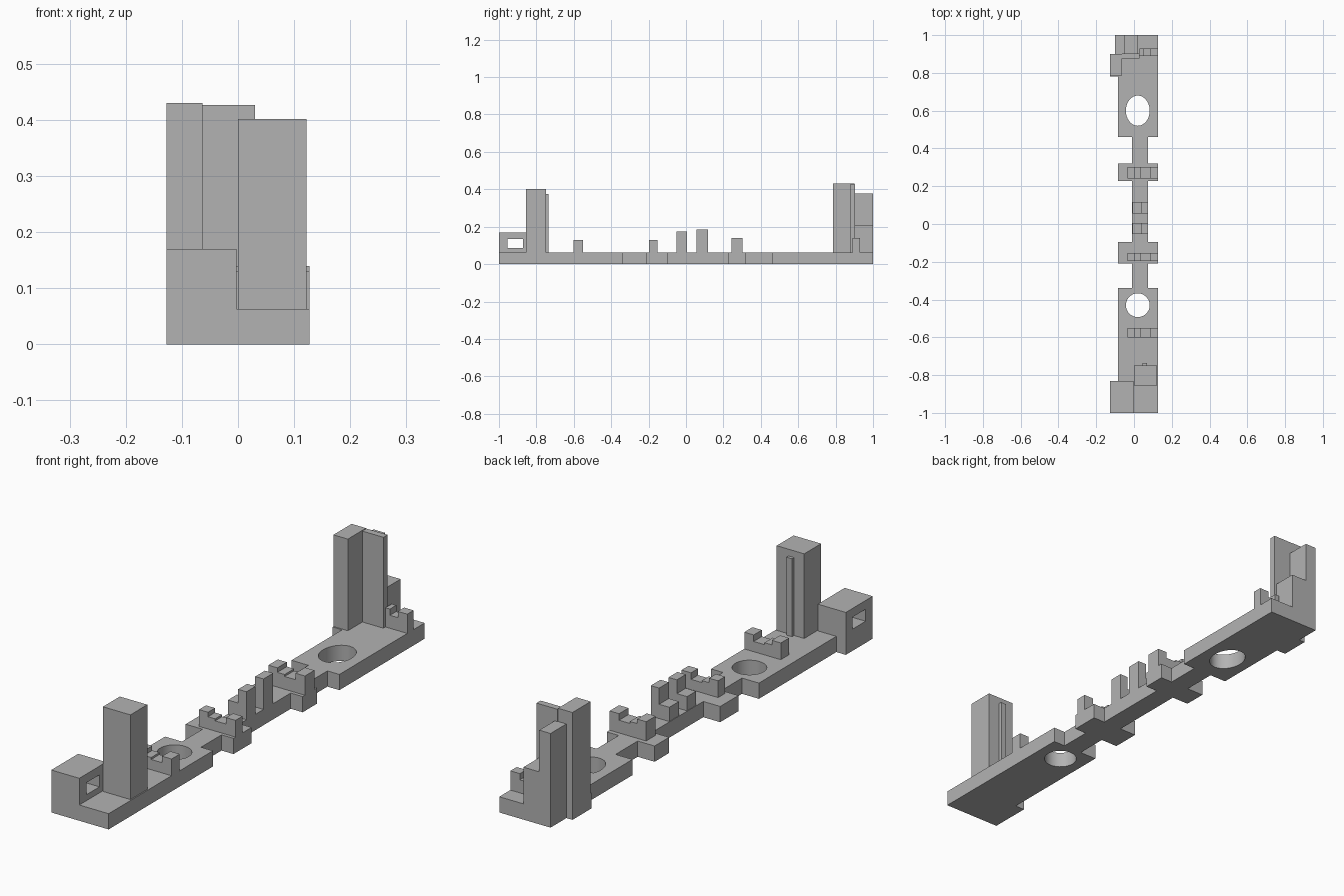
import bpy, bmesh
from mathutils import Matrix, Vector

if "Cube" in bpy.data.objects:
    bpy.data.objects.remove(bpy.data.objects["Cube"], do_unlink=True)

grey = bpy.data.materials.new("plain_grey")
grey.use_nodes = True
COLOUR = (0.45, 0.45, 0.45, 1)
grey.diffuse_color = COLOUR
grey.node_tree.nodes["Principled BSDF"].inputs["Base Color"].default_value = COLOUR

BASE = 0.063            # top of the base plate
LEFT, RIGHT = -0.085, 0.127
BAR = (-0.01, 0.074)    # narrow spine


def finish(name, bm):
    bmesh.ops.recalc_face_normals(bm, faces=bm.faces)
    mesh = bpy.data.meshes.new(name)
    bm.to_mesh(mesh)
    bm.free()
    mesh.materials.append(grey)
    obj = bpy.data.objects.new(name, mesh)
    bpy.context.collection.objects.link(obj)
    return obj


def box(name, x, y, z):
    bm = bmesh.new()
    lo, hi = Vector((x[0], y[0], z[0])), Vector((x[1], y[1], z[1]))
    mat = Matrix.Translation((lo + hi) / 2) @ Matrix.Diagonal((*(hi - lo), 1))
    bmesh.ops.create_cube(bm, size=1, matrix=mat)
    return finish(name, bm)


def extrude(name, points, push):
    bm = bmesh.new()
    face = bm.faces.new([bm.verts.new(p) for p in points])
    ext = bmesh.ops.extrude_face_region(bm, geom=[face])
    verts = [g for g in ext["geom"] if isinstance(g, bmesh.types.BMVert)]
    bmesh.ops.translate(bm, verts=verts, vec=push)
    return finish(name, bm)


def cut(target, cutter):
    cutter.hide_render = True
    mod = target.modifiers.new("cut", "BOOLEAN")
    mod.operation, mod.solver, mod.object = "DIFFERENCE", "EXACT", cutter
    bpy.context.view_layer.objects.active = target
    bpy.ops.object.modifier_apply(modifier=mod.name)
    bpy.data.objects.remove(cutter, do_unlink=True)


def skyline(name, y, steps, end):
    """Wall across x; steps are (start x, top z) pairs."""
    pts = [(steps[0][0], y[0], BASE)]
    for i, (x, z) in enumerate(steps):
        nxt = steps[i + 1][0] if i + 1 < len(steps) else end
        pts += [(x, y[0], z), (nxt, y[0], z)]
    pts.append((end, y[0], BASE))
    return extrude(name, pts, (0, y[1] - y[0], 0))


# Base plate: wide and narrow stretches along y
left_edge = [(-0.127, -1), (-0.127, -0.83), (LEFT, -0.83)]
right_edge = [(RIGHT, -1)]
for y0, y1 in ((-0.34, -0.21), (-0.095, 0.228), (0.32, 0.46)):
    left_edge += [(LEFT, y0), (BAR[0], y0), (BAR[0], y1), (LEFT, y1)]
    right_edge += [(RIGHT, y0), (BAR[1], y0), (BAR[1], y1), (RIGHT, y1)]
left_edge += [(LEFT, 0.78), (-0.127, 0.78), (-0.127, 0.9), (-0.1, 0.9), (-0.1, 1)]
right_edge.append((RIGHT, 1))
outline = left_edge + right_edge[::-1]
base = extrude("base_plate", [(x, y, 0) for x, y in outline], (0, 0, BASE))

# Round and oval openings
for y, ry in ((-0.43, 0.063), (0.6, 0.08)):
    bm = bmesh.new()
    mat = Matrix.Translation((0.02, y, 0.03)) @ Matrix.Diagonal((0.063, ry, 1, 1))
    bmesh.ops.create_cone(bm, cap_ends=True, segments=48, radius1=1, radius2=1,
                          depth=0.3, matrix=mat)
    cut(base, finish("opening_cutter", bm))
bpy.ops.object.select_all(action="DESELECT")
base.select_set(True)
bpy.context.view_layer.objects.active = base
bpy.ops.object.shade_smooth_by_angle()

# Front block with a window through it
block = box("front_block", (-0.127, -0.003), (-1, -0.83), (BASE, 0.17))
cut(block, box("window_cutter", (-0.3, 0.2), (-0.955, -0.872), (0.087, 0.135)))

# Front tower with a rib on its back
box("front_tower", (0, 0.122), (-0.855, -0.748), (BASE, 0.402))
box("front_tower_rib", (0.045, 0.07), (-0.748, -0.735), (BASE, 0.375))

# Battlement walls with stepped notches
for i, (y0, y1, top) in enumerate(((-0.602, -0.55, 0.13), (-0.197, -0.153, 0.13),
                                   (0.242, 0.302, 0.14))):
    skyline(f"battlement_{i + 1}", (y0, y1),
            [(-0.035, top), (0.005, top - 0.018), (0.037, top - 0.026), (0.085, top)], RIGHT)
skyline("rear_battlement", (0.89, 0.93),
        [(0.03, 0.14), (0.05, 0.115), (0.085, 0.14)], RIGHT)

# Stepped posts on the spine
for name, y, top in (("front_post", (-0.052, 0.005), 0.175),
                     ("rear_post", (0.056, 0.117), 0.185)):
    skyline(name, y, [(-0.008, 0.12), (0.037, top)], BAR[1])

# Rear tower, its screen wall and the stepped buttress behind
box("rear_tower", (-0.127, -0.063), (0.785, 0.9), (BASE, 0.43))
box("rear_screen_wall", (-0.063, 0.03), (0.877, 0.903), (BASE, 0.427))
skyline("rear_buttress", (0.9, 1), [(-0.1, 0.377), (-0.05, 0.21)], 0.02)
